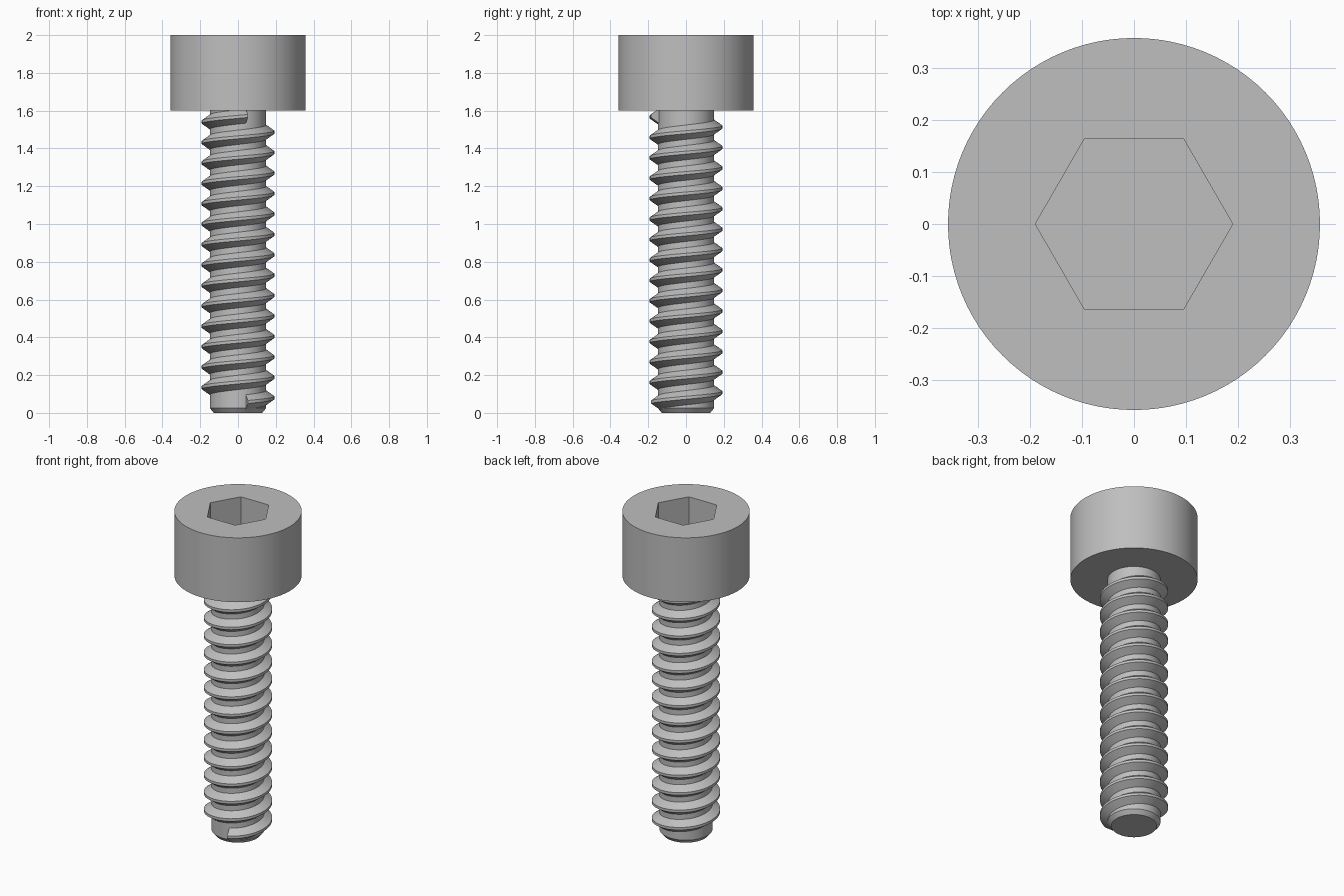
import bpy, bmesh, math

cube = bpy.data.objects.get("Cube")
if cube:
    bpy.data.objects.remove(cube, do_unlink=True)

HEAD_R, HEAD_LOW, TOP = 0.358, 1.6, 2.0
SOCKET_R, SOCKET_DEPTH = 0.19, 0.2
CORE_R, CREST_R = 0.149, 0.192
SEG = 96

steel = bpy.data.materials.new("steel grey")
steel.use_nodes = True
GREY = (0.52, 0.52, 0.52, 1)
steel.diffuse_color = GREY
steel.node_tree.nodes["Principled BSDF"].inputs["Base Color"].default_value = GREY


def finish(name, bm, angle=30):
    """Turn a bmesh into a named, smooth-shaded steel object."""
    bmesh.ops.recalc_face_normals(bm, faces=bm.faces)
    mesh = bpy.data.meshes.new(name)
    bm.to_mesh(mesh)
    bm.free()
    mesh.materials.append(steel)
    obj = bpy.data.objects.new(name, mesh)
    bpy.context.collection.objects.link(obj)
    bpy.ops.object.select_all(action="DESELECT")
    obj.select_set(True)
    bpy.context.view_layer.objects.active = obj
    bpy.ops.object.shade_smooth_by_angle(angle=math.radians(angle))
    return obj


def ring(bm, radius, z, count):
    return [bm.verts.new((radius * math.cos(a), radius * math.sin(a), z))
            for a in (math.tau * i / count for i in range(count))]


def bridge(bm, low, high):
    n = len(low)
    for i in range(n):
        j = (i + 1) % n
        bm.faces.new((low[i], low[j], high[j], high[i]))


# Cylindrical head with a hexagonal socket sunk into the top
bm = bmesh.new()
under = ring(bm, HEAD_R, HEAD_LOW, SEG)
rim = ring(bm, HEAD_R, TOP, SEG)
mouth = ring(bm, SOCKET_R, TOP, 6)
floor = ring(bm, SOCKET_R, TOP - SOCKET_DEPTH, 6)
bm.faces.new(under)
bridge(bm, under, rim)
bridge(bm, floor, mouth)
bm.faces.new(floor)
step = SEG // 6
for k in range(6):
    arc = [rim[(k * step + i) % SEG] for i in range(step + 1)]
    bm.faces.new(arc + [mouth[(k + 1) % 6], mouth[k]])
finish("socket_head", bm)

# Plain core of the shank with a chamfered tip
bm = bmesh.new()
tip = ring(bm, 0.128, 0, SEG)
shoulder = ring(bm, CORE_R, 0.025, SEG)
neck = ring(bm, CORE_R, HEAD_LOW, SEG)
bm.faces.new(tip)
bridge(bm, tip, shoulder)
bridge(bm, shoulder, neck)
bm.faces.new(neck)
finish("shank_core", bm)

# Right-handed helical thread with blunt ends
TURNS, STEPS = 14, 64
START_Z, END_Z = 0.058, 1.572
START_ANGLE = math.radians(-74)
INNER_R = CORE_R - 0.01
profile = [(INNER_R, -0.045), (CREST_R, -0.008), (CREST_R, 0.008), (INNER_R, 0.045)]
bm = bmesh.new()
sections = []
for i in range(TURNS * STEPS + 1):
    a = START_ANGLE + math.tau * i / STEPS
    z = START_Z + (END_Z - START_Z) * i / (TURNS * STEPS)
    sections.append([bm.verts.new((r * math.cos(a), r * math.sin(a), z + h))
                     for r, h in profile])
for low, high in zip(sections, sections[1:]):
    bridge(bm, low, high)
bm.faces.new(sections[0])
bm.faces.new(sections[-1])
finish("helical_thread", bm)
